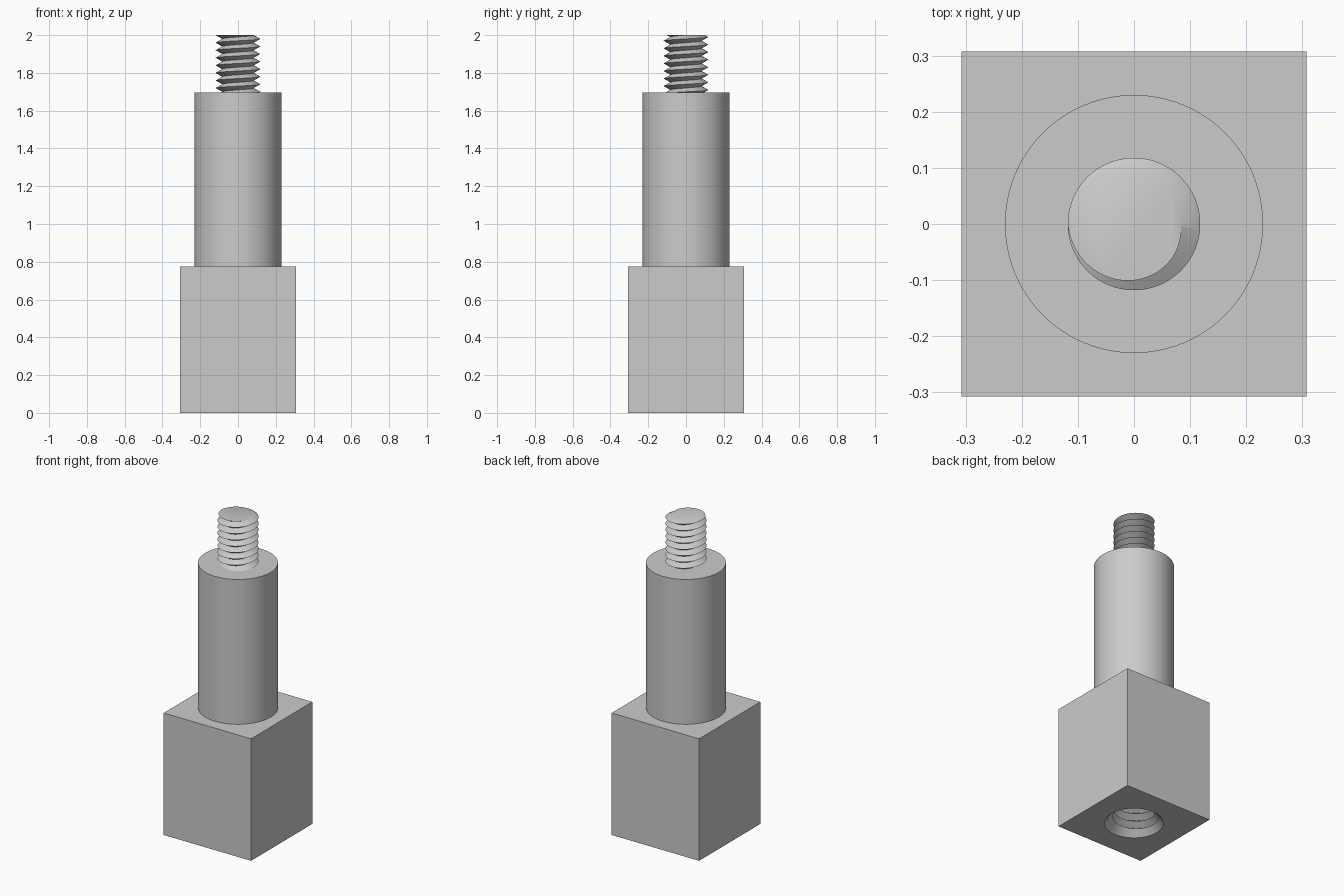
import bpy, bmesh
from math import radians, pi, cos, sin
from mathutils import Vector

cube = bpy.data.objects.get("Cube")
if cube:
    bpy.data.objects.remove(cube, do_unlink=True)

steel = bpy.data.materials.new("steel_grey")
steel.use_nodes = True
GREY = (0.6, 0.6, 0.6, 1)
steel.diffuse_color = GREY
steel.node_tree.nodes["Principled BSDF"].inputs["Base Color"].default_value = GREY

SIZE, BLOCK_TOP = 0.614, 0.775
ROD_R, ROD_TOP, TOP = 0.23, 1.695, 2.0


def make_object(name, bm):
    bmesh.ops.recalc_face_normals(bm, faces=bm.faces)
    mesh = bpy.data.meshes.new(name)
    bm.to_mesh(mesh)
    bm.free()
    mesh.materials.append(steel)
    ob = bpy.data.objects.new(name, mesh)
    bpy.context.collection.objects.link(ob)
    return ob


def cone(name, r_low, r_high, z_low, z_high, segments=96):
    bm = bmesh.new()
    bmesh.ops.create_cone(bm, cap_ends=True, segments=segments, radius1=r_low,
                          radius2=r_high, depth=z_high - z_low)
    bmesh.ops.translate(bm, verts=bm.verts, vec=(0, 0, (z_low + z_high) / 2))
    return make_object(name, bm)


def thread(name, crest, root, pitch, z_low, z_high, segments=72):
    """Right-handed V thread, trimmed flat and capped at both ends."""
    bm = bmesh.new()
    rows = 2 * (int((z_high - z_low) / pitch) + 5)
    start = z_high - pitch * (rows / 2 - 1.5)
    start -= pitch * (rows // 2 % 1)
    grid = []
    for k in range(rows):
        r = root if k % 2 else crest
        grid.append([bm.verts.new((r * cos(2 * pi * i / segments),
                                   r * sin(2 * pi * i / segments),
                                   start + pitch * (k / 2 + i / segments)))
                     for i in range(segments)])
    # the end of each turn joins the start of the turn above
    for k in range(rows - 3):
        lower, upper = grid[k] + [grid[k + 2][0]], grid[k + 1] + [grid[k + 3][0]]
        for i in range(segments):
            bm.faces.new((lower[i], lower[i + 1], upper[i + 1], upper[i]))
    for z, direction in ((z_low, -1), (z_high, 1)):
        bmesh.ops.bisect_plane(bm, geom=bm.verts[:] + bm.edges[:] + bm.faces[:],
                               dist=1e-6, plane_co=Vector((0, 0, z)),
                               plane_no=Vector((0, 0, direction)), clear_outer=True)
        rim = [e for e in bm.edges if e.is_boundary
               and all(abs(v.co.z - z) < 1e-4 for v in e.verts)]
        bmesh.ops.edgeloop_fill(bm, edges=rim)
    return make_object(name, bm)


def cut(target, cutter):
    bpy.context.view_layer.objects.active = target
    mod = target.modifiers.new("cut", "BOOLEAN")
    mod.operation, mod.solver, mod.object = "DIFFERENCE", "EXACT", cutter
    bpy.ops.object.modifier_apply(modifier=mod.name)
    bpy.data.objects.remove(cutter, do_unlink=True)


# square base block with a countersunk, threaded hole underneath
bm = bmesh.new()
bmesh.ops.create_cube(bm, size=1)
bmesh.ops.scale(bm, verts=bm.verts, vec=(SIZE, SIZE, BLOCK_TOP))
bmesh.ops.translate(bm, verts=bm.verts, vec=(0, 0, BLOCK_TOP / 2))
block = make_object("base_block", bm)
cut(block, thread("hole_thread_cutter", 0.158, 0.118, 0.05, -0.02, 0.5))
cut(block, cone("countersink_cutter", 0.179, 0.119, -0.01, 0.05))

# round shank and threaded stud
shank = cone("shank", ROD_R, ROD_R, BLOCK_TOP, ROD_TOP)
stud = thread("threaded_stud", 0.118, 0.083, 0.04, ROD_TOP - 0.005, TOP)

# smooth shading with crisp edges
bpy.ops.object.select_all(action="DESELECT")
for ob in (block, shank, stud):
    ob.select_set(True)
bpy.context.view_layer.objects.active = stud
bpy.ops.object.shade_smooth_by_angle(angle=radians(30))
